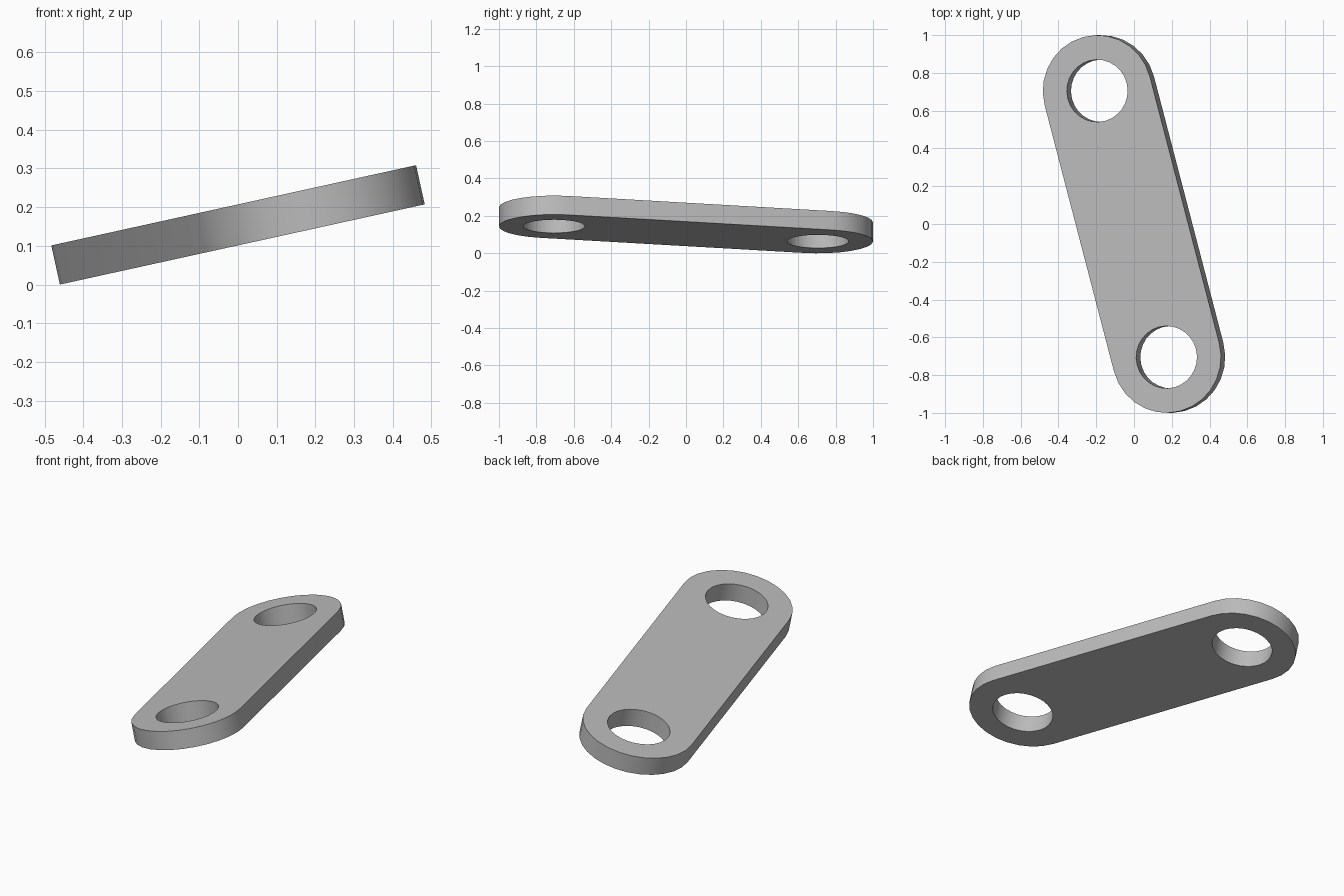
import bpy, bmesh, math
from mathutils import Matrix, Vector

cube = bpy.data.objects.get("Cube")
if cube:
    bpy.data.objects.remove(cube)

END_R, HOLE_R, THICK = 0.295, 0.165, 0.1035
PIN = Vector((0.188, -0.705, 0))      # centre of the front hole in the plate plane
TILT = math.radians(12.4)
STEPS = 14                            # segments per half circle

grey = bpy.data.materials.new("plain grey")
grey.use_nodes = True
colour = (0.5, 0.5, 0.5, 1)
grey.diffuse_color = colour
grey.node_tree.nodes["Principled BSDF"].inputs["Base Color"].default_value = colour


def arc(centre, radius, start, sweep, count):
    """Points along an arc, both ends included."""
    return [centre + radius * Vector((math.cos(start + sweep * i / count),
                                      math.sin(start + sweep * i / count), 0))
            for i in range(count + 1)]


def add_loop(bm, points):
    verts = [bm.verts.new(p) for p in points]
    return [bm.edges.new((v, verts[i - 1])) for i, v in enumerate(verts)]


bm = bmesh.new()
axis = math.atan2(PIN.y, PIN.x)

# Rounded outline: a half circle at each end
outline = (arc(PIN, END_R, axis - math.pi / 2, math.pi, STEPS)
           + arc(-PIN, END_R, axis + math.pi / 2, math.pi, STEPS))
edges = add_loop(bm, outline)

# Two round holes
for centre in (PIN, -PIN):
    edges += add_loop(bm, arc(centre, HOLE_R, axis, math.tau, 2 * STEPS)[:-1])

# Fill around the holes and extrude to thickness
bmesh.ops.triangle_fill(bm, edges=edges, use_beauty=True, normal=(0, 0, 1))
top = bmesh.ops.extrude_face_region(bm, geom=bm.faces[:], use_keep_orig=True)
bmesh.ops.translate(bm, vec=(0, 0, THICK),
                    verts=[g for g in top["geom"] if isinstance(g, bmesh.types.BMVert)])
bmesh.ops.recalc_face_normals(bm, faces=bm.faces[:])

# Tilt the plate and stand it on the ground
bmesh.ops.translate(bm, vec=(0, 0, -THICK / 2), verts=bm.verts[:])
bm.transform(Matrix.Rotation(-TILT, 4, 'Y'))
bmesh.ops.translate(bm, vec=(0, 0, -min(v.co.z for v in bm.verts)), verts=bm.verts[:])

mesh = bpy.data.meshes.new("link_plate")
bm.to_mesh(mesh)
bm.free()
mesh.materials.append(grey)
plate = bpy.data.objects.new("link_plate", mesh)
bpy.context.collection.objects.link(plate)

bpy.ops.object.select_all(action='DESELECT')
plate.select_set(True)
bpy.context.view_layer.objects.active = plate
bpy.ops.object.shade_smooth_by_angle(angle=math.radians(35))
